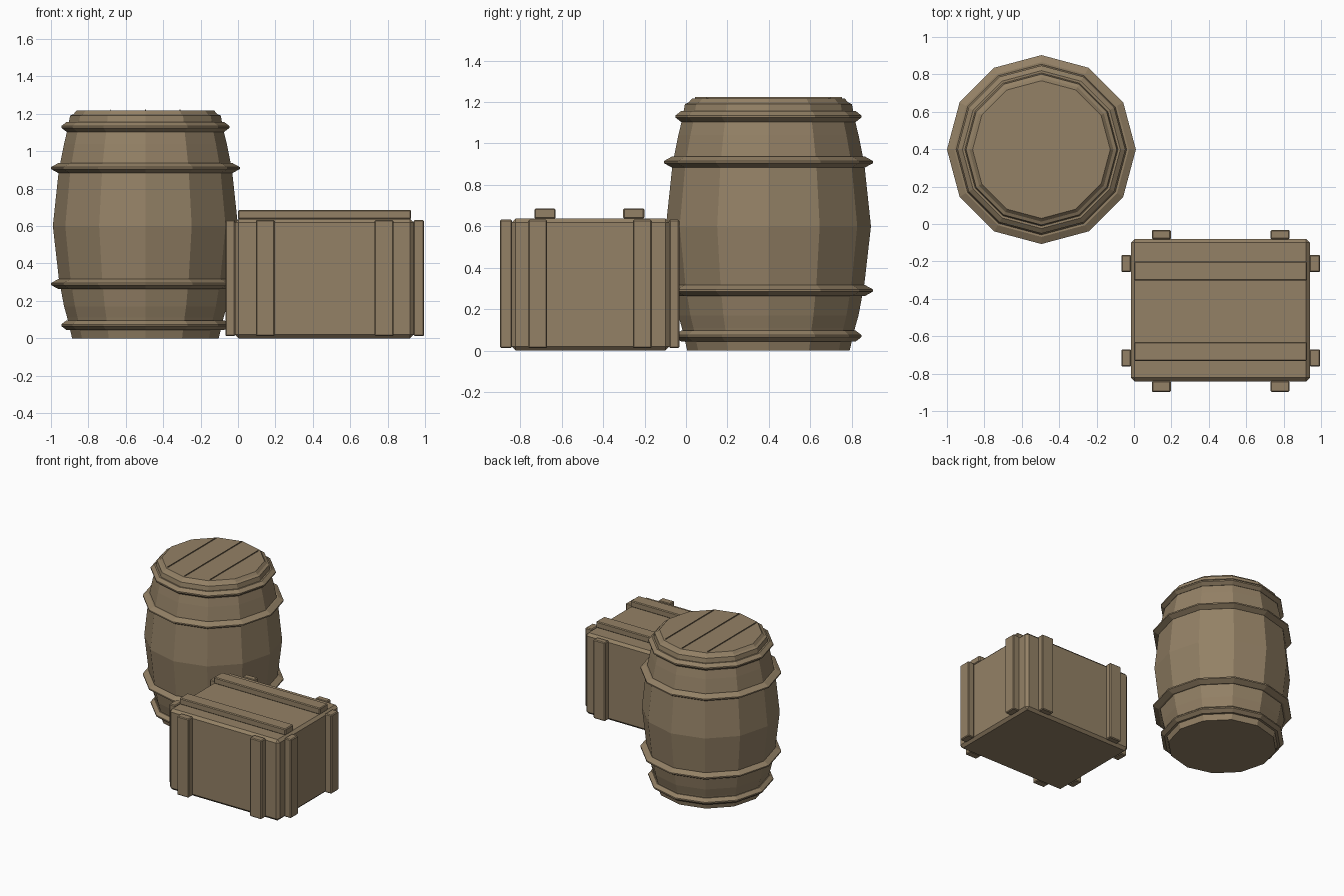
import bpy, bmesh, math

if "Cube" in bpy.data.objects:
    bpy.data.objects.remove(bpy.data.objects["Cube"])

wood = bpy.data.materials.new("brown_wood")
wood.diffuse_color = (0.295, 0.22, 0.132, 1)
wood.use_nodes = True
wood.node_tree.nodes["Principled BSDF"].inputs["Base Color"].default_value = wood.diffuse_color


def add_object(name, bm):
    bmesh.ops.recalc_face_normals(bm, faces=bm.faces[:])
    mesh = bpy.data.meshes.new(name)
    bm.to_mesh(mesh)
    bm.free()
    mesh.materials.append(wood)
    obj = bpy.data.objects.new(name, mesh)
    bpy.context.collection.objects.link(obj)
    return obj


def box(name, lo, hi, bevel=0.0):
    bm = bmesh.new()
    bmesh.ops.create_cube(bm, size=1)
    for v in bm.verts:
        v.co = [(a + b) / 2 + c * (b - a) for a, b, c in zip(lo, hi, v.co)]
    if bevel:
        bmesh.ops.bevel(bm, geom=bm.edges[:], offset=bevel, segments=1,
                        affect='EDGES', profile=0.5)
    return add_object(name, bm)


def lathe(name, profile, centre, closed=False, sides=12):
    """Spin (radius, z) points; open profiles get flat caps."""
    bm = bmesh.new()
    rings = []
    for r, z in profile:
        rings.append([bm.verts.new((centre[0] + r * math.cos(2 * math.pi * i / sides),
                                    centre[1] + r * math.sin(2 * math.pi * i / sides), z))
                      for i in range(sides)])
    pairs = list(zip(rings, rings[1:]))
    if closed:
        pairs.append((rings[-1], rings[0]))
    else:
        bm.faces.new(rings[0])
        bm.faces.new(rings[-1])
    for a, b in pairs:
        for i in range(sides):
            j = (i + 1) % sides
            bm.faces.new((a[i], a[j], b[j], b[i]))
    return add_object(name, bm)


# Barrel body with bulging staves and a stepped lid rim
C = (-0.495, 0.398)
lathe("barrel_body", [(0.392, 0), (0.418, 0.11), (0.435, 0.17), (0.463, 0.32),
                      (0.495, 0.60), (0.463, 0.90), (0.435, 1.04), (0.418, 1.11),
                      (0.403, 1.19), (0.385, 1.198), (0.368, 1.217)], C)

# Ridged hoops, mirrored about the barrel's middle
for name, z, r_in, r_out in (("outer", 0.53, 0.41, 0.449), ("middle", 0.31, 0.455, 0.505)):
    for side, s in (("lower", -1), ("upper", 1)):
        c = 0.60 + s * z
        lathe(f"{side}_{name}_hoop",
              [(r_in - 0.02, c - 0.024), (r_in + 0.012, c - 0.026), (r_out, c - 0.005),
               (r_out, c + 0.005), (r_in + 0.012, c + 0.026), (r_in - 0.02, c + 0.024)],
              C, closed=True)

# Thin plank seams across the lid
for i, dx in enumerate((-0.185, 0.0, 0.185)):
    half = 0.355 if dx == 0 else 0.30
    box(f"lid_seam_{i + 1}", (C[0] + dx - 0.002, C[1] - half, 1.21),
        (C[0] + dx + 0.002, C[1] + half, 1.224))

# Crate body
X0, X1, Y0, Y1 = -0.017, 0.94, -0.842, -0.08
box("crate_body", (X0, Y0, 0), (X1, Y1, 0.638), 0.02)

# Upright battens on the front and back
for i, x in enumerate((0.095, 0.73)):
    box(f"front_batten_{i + 1}", (x, -0.898, 0.012), (x + 0.102, Y0 + 0.002, 0.632), 0.006)
    box(f"back_batten_{i + 1}", (x, Y1 - 0.002, 0.012), (x + 0.102, -0.032, 0.632), 0.006)

# Upright battens on both ends, and long battens on the lid
for i, y in enumerate((-0.762, -0.257)):
    box(f"left_batten_{i + 1}", (-0.068, y, 0.012), (X0 + 0.002, y + 0.092, 0.632), 0.006)
    box(f"right_batten_{i + 1}", (X1 - 0.002, y, 0.012), (0.995, y + 0.092, 0.632), 0.006)
for i, y in enumerate((-0.732, -0.303)):
    box(f"lid_batten_{i + 1}", (0.0, y, 0.636), (0.926, y + 0.102, 0.686), 0.006)
